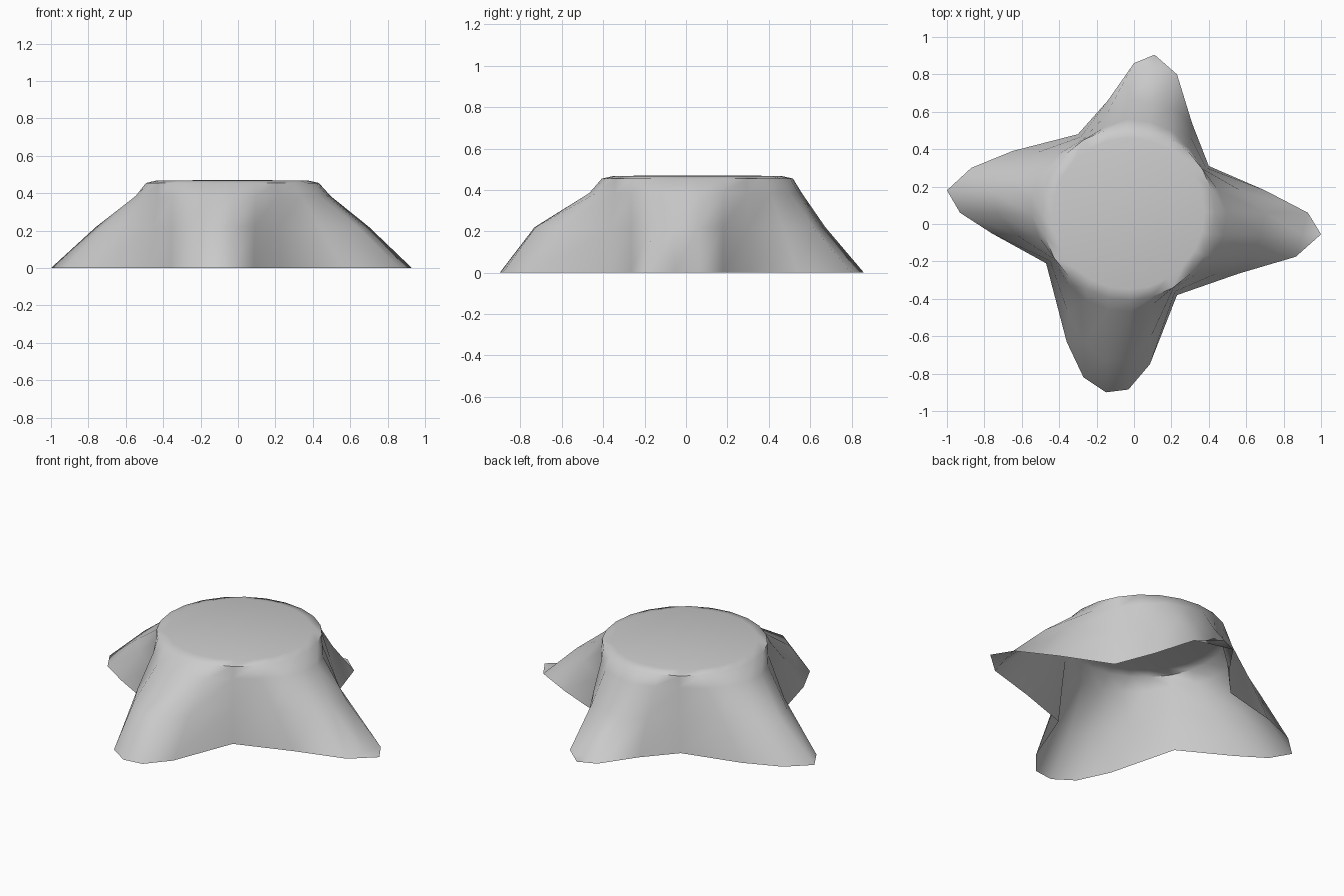
import bpy, bmesh, math
from mathutils import Vector

if "Cube" in bpy.data.objects:
    bpy.data.objects.remove(bpy.data.objects["Cube"])

# Footprint of the four spreading roots, counter-clockwise from the right tip
FOOT = [(1, -.055), (.93, .06), (.70, .18), (.40, .31), (.31, .54), (.23, .80),
        (.11, .905), (0, .86), (-.14, .66), (-.30, .48), (-.65, .39), (-.87, .30),
        (-1, .18), (-.93, .06), (-.76, -.05), (-.47, -.21), (-.36, -.63), (-.27, -.82),
        (-.15, -.90), (-.03, -.885), (.085, -.75), (.23, -.38), (.56, -.265), (.865, -.175)]
N = len(FOOT)
FLAT_TIPS = (0, 6)                      # toes that lie flat on the ground
CENTRE = Vector((-.03, .055))
MID_BLEND = {5: .54, 6: .56, 7: .54, 17: .38, 18: .33, 19: .33, 20: .4}


def rim(i, radius):
    a = math.radians(31 + 360 / N * (i - 3))
    return CENTRE + radius * Vector((math.cos(a), math.sin(a)))


foot = [Vector(p) for p in FOOT]
base = [(foot[i - 1] + foot[(i + 1) % N]) / 2 if i in FLAT_TIPS else foot[i] for i in range(N)]

bm = bmesh.new()


def add_ring(points, z):
    return [bm.verts.new((p.x, p.y, z)) for p in points]


# Flaring wall, from the ground to the rounded rim
rings = [
    add_ring(base, 0),
    add_ring([base[i].lerp(rim(i, .46), MID_BLEND.get(i, .46)) for i in range(N)], .22),
    add_ring([base[i].lerp(rim(i, .46), .87) for i in range(N)], .385),
    add_ring([rim(i, .462) for i in range(N)], .455),
    add_ring([rim(i, .405) for i in range(N)], .468),
]
for low, high in zip(rings, rings[1:]):
    for i in range(N):
        j = (i + 1) % N
        bm.faces.new((low[i], low[j], high[j], high[i]))

# Cut top surface
hub = bm.verts.new((CENTRE.x, CENTRE.y, .471))
for i in range(N):
    bm.faces.new((rings[-1][i], rings[-1][(i + 1) % N], hub))

# Flat toes
for i in FLAT_TIPS:
    tip = bm.verts.new((foot[i].x, foot[i].y, 0))
    a, m, b = rings[0][i - 1], rings[0][i], rings[0][(i + 1) % N]
    bm.faces.new((a, tip, m))
    bm.faces.new((m, tip, b))

# Open-bottomed stump shell
mesh = bpy.data.meshes.new("stump")
bm.to_mesh(mesh)
bm.free()
stump = bpy.data.objects.new("stump", mesh)
bpy.context.collection.objects.link(stump)
bpy.context.view_layer.objects.active = stump
stump.select_set(True)
bpy.ops.object.shade_smooth_by_angle(angle=math.radians(60))
